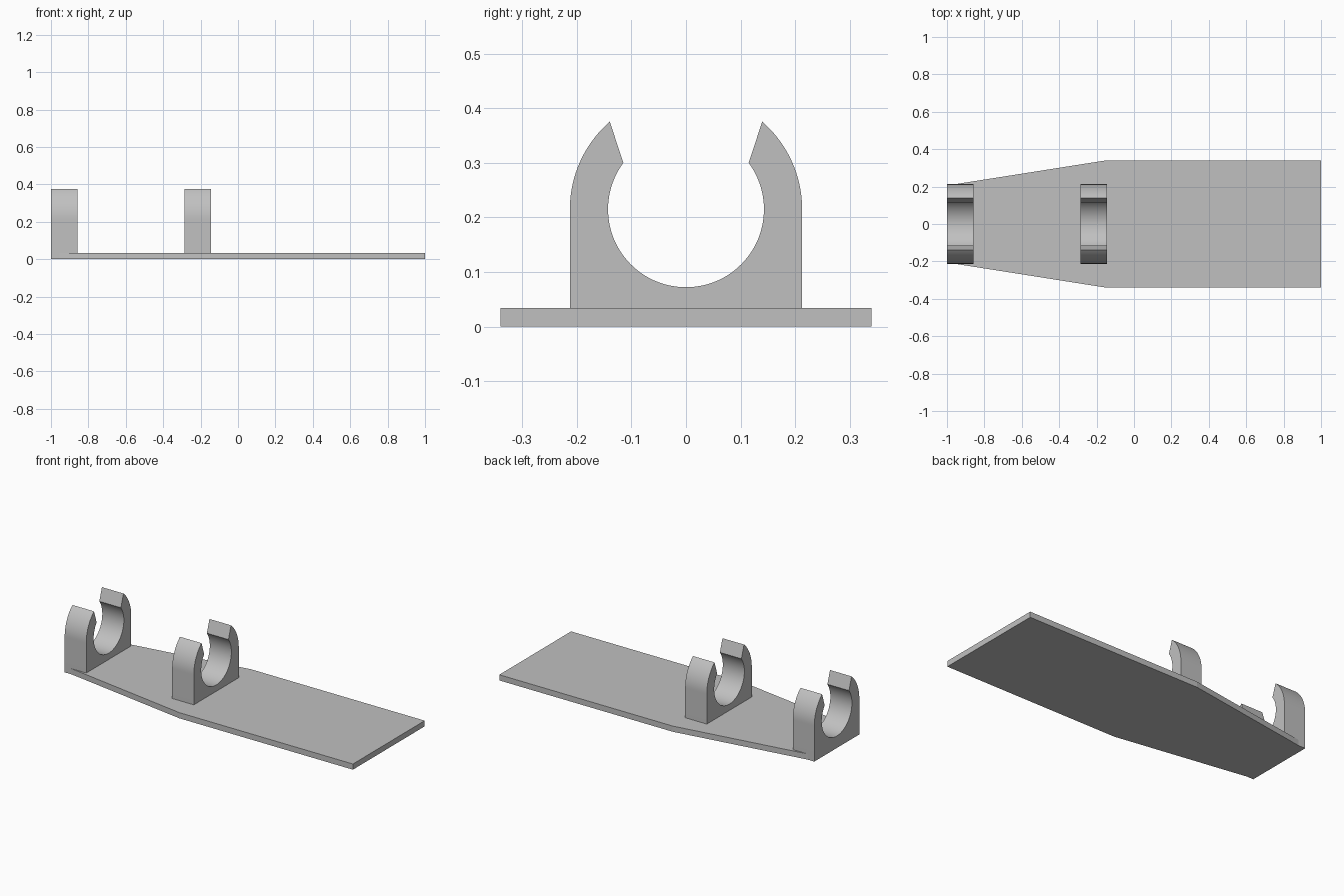
import bpy
import bmesh
from math import cos, sin, radians

cube = bpy.data.objects.get("Cube")
if cube:
    bpy.data.objects.remove(cube, do_unlink=True)

grey = bpy.data.materials.new("plain_grey")
grey.use_nodes = True
grey.diffuse_color = (0.53, 0.53, 0.53, 1)
grey.node_tree.nodes["Principled BSDF"].inputs["Base Color"].default_value = (0.53, 0.53, 0.53, 1)


def extrude_outline(name, points, offset):
    """Make a solid by sweeping a closed 3D outline along an offset."""
    bm = bmesh.new()
    face = bm.faces.new([bm.verts.new(p) for p in points])
    swept = bmesh.ops.extrude_face_region(bm, geom=[face])["geom"]
    verts = [g for g in swept if isinstance(g, bmesh.types.BMVert)]
    bmesh.ops.translate(bm, verts=verts, vec=offset)
    bmesh.ops.recalc_face_normals(bm, faces=bm.faces)
    mesh = bpy.data.meshes.new(name)
    bm.to_mesh(mesh)
    bm.free()
    mesh.materials.append(grey)
    obj = bpy.data.objects.new(name, mesh)
    bpy.context.collection.objects.link(obj)
    return obj


def arc(radius, start, end, steps):
    """Points (y, z) on an arc about the clip centre, angles in degrees."""
    angles = [radians(start + (end - start) * i / steps) for i in range(steps + 1)]
    return [(radius * cos(a), CENTRE_Z + radius * sin(a)) for a in angles]


# Base plate, tapering towards one end
half = [(1, 0.34), (-0.15, 0.34), (-1, 0.206)]
outline = half + [(x, -y) for x, y in reversed(half)]
extrude_outline("base_plate", [(x, y, 0) for x, y in outline], (0, 0, 0.034))

# Open ring clips standing on the plate
CENTRE_Z, OUTER, INNER, WIDTH = 0.215, 0.213, 0.143, 0.143
profile = [(-OUTER, 0), (OUTER, 0)]
profile += arc(OUTER, 0, 49, 16)
profile += arc(INNER, 36.5, -216.5, 72)
profile += arc(OUTER, 131, 180, 16)
for name, x in (("end_clip", -1), ("middle_clip", -0.287)):
    clip = extrude_outline(name, [(x, y, z) for y, z in profile], (WIDTH, 0, 0))
    bpy.ops.object.select_all(action="DESELECT")
    clip.select_set(True)
    bpy.context.view_layer.objects.active = clip
    bpy.ops.object.shade_smooth_by_angle(angle=radians(30))
